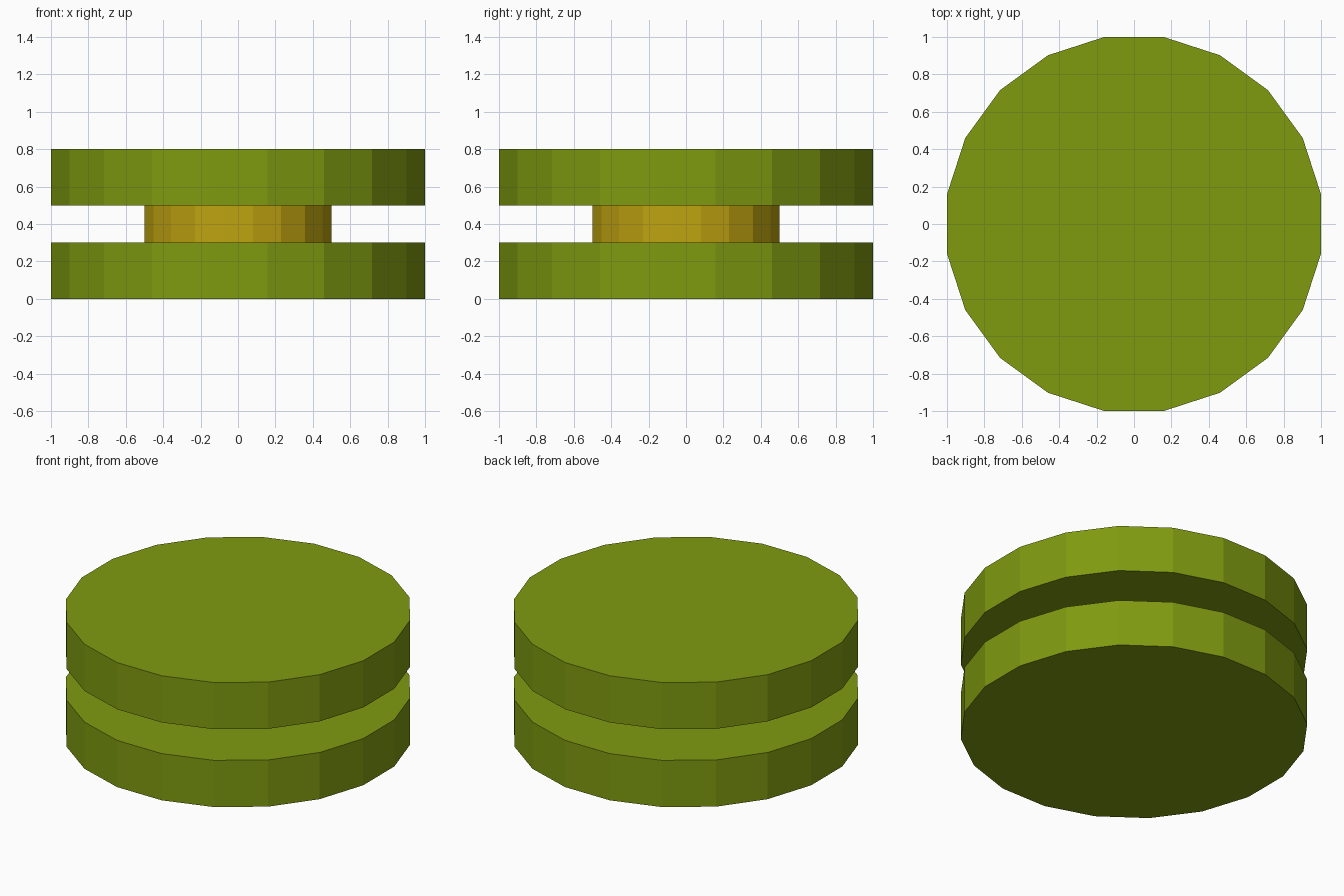
import bpy, math

if "Cube" in bpy.data.objects:
    bpy.data.objects.remove(bpy.data.objects["Cube"])

SIDES = 20
STEP = math.pi / SIDES  # half a side, puts flats on the axes


def material(name, rgb):
    m = bpy.data.materials.new(name)
    m.diffuse_color = (*rgb, 1.0)
    m.use_nodes = True
    m.node_tree.nodes["Principled BSDF"].inputs["Base Color"].default_value = m.diffuse_color
    return m


def disc(name, half_width, z0, z1, mat, caps='NGON'):
    bpy.ops.mesh.primitive_cylinder_add(
        vertices=SIDES, radius=half_width / math.cos(STEP), depth=z1 - z0,
        end_fill_type=caps, location=(0, 0, (z0 + z1) / 2), rotation=(0, 0, STEP))
    ob = bpy.context.object
    ob.name = name
    ob.data.materials.append(mat)
    bpy.ops.object.transform_apply(location=False, rotation=True, scale=False)


green = material("olive green", (0.212, 0.325, 0.005))
yellow = material("mustard yellow", (0.515, 0.366, 0.005))

# Two wide plates joined by a narrow axle
disc("lower_plate", 1.0, 0.0, 0.3, green)
disc("axle", 0.5, 0.3, 0.5, yellow, caps='NOTHING')
disc("upper_plate", 1.0, 0.5, 0.8, green)
